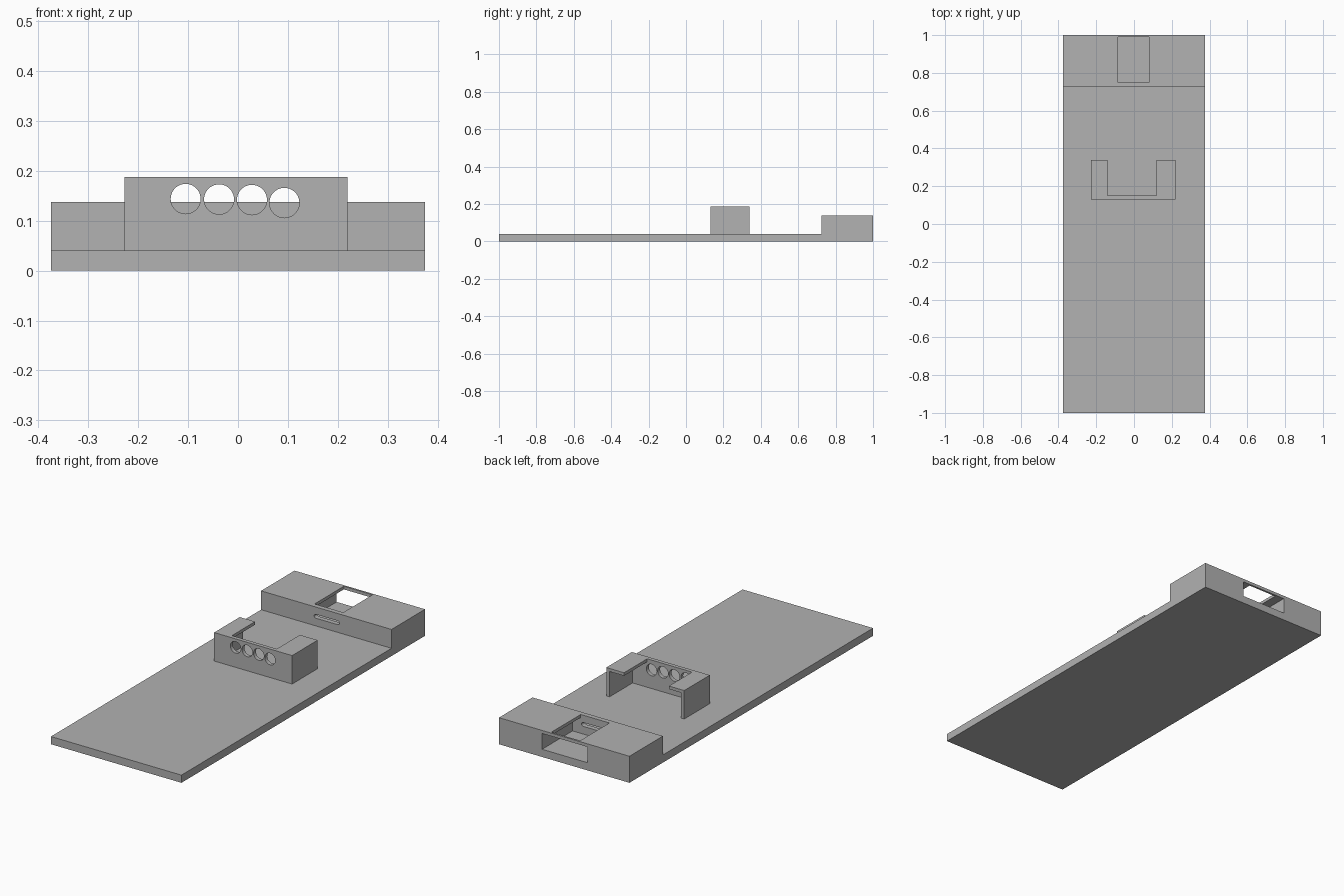
import bpy
import bmesh
from mathutils import Matrix, Vector

if "Cube" in bpy.data.objects:
    bpy.data.objects.remove(bpy.data.objects["Cube"], do_unlink=True)

grey = bpy.data.materials.new("plain grey")
grey.use_nodes = True
colour = (0.445, 0.445, 0.445, 1)
grey.diffuse_color = colour
grey.node_tree.nodes["Principled BSDF"].inputs["Base Color"].default_value = colour


def finish(name, bm):
    bmesh.ops.recalc_face_normals(bm, faces=bm.faces)
    mesh = bpy.data.meshes.new(name)
    bm.to_mesh(mesh)
    bm.free()
    mesh.materials.append(grey)
    obj = bpy.data.objects.new(name, mesh)
    bpy.context.collection.objects.link(obj)
    return obj


def box(name, low, high):
    low, high = Vector(low), Vector(high)
    bm = bmesh.new()
    bmesh.ops.create_cube(bm, size=1, matrix=Matrix.Translation((low + high) / 2)
                          @ Matrix.Diagonal((*(high - low), 1)))
    return finish(name, bm)


def rod(name, x, y, z, radius, length):
    """Cylinder lying along the y axis."""
    bm = bmesh.new()
    bmesh.ops.create_cone(bm, cap_ends=True, segments=40, radius1=radius, radius2=radius,
                          depth=length, matrix=Matrix.Translation((x, y, z))
                          @ Matrix.Rotation(1.5707963, 4, 'X'))
    return finish(name, bm)


def cut(target, cutter):
    """Subtract the cutter, then discard it."""
    cutter.hide_render = True
    mod = target.modifiers.new("cut", 'BOOLEAN')
    mod.operation = 'DIFFERENCE'
    mod.solver = 'EXACT'
    mod.object = cutter
    bpy.context.view_layer.objects.active = target
    bpy.ops.object.modifier_apply(modifier=mod.name)
    bpy.data.objects.remove(cutter, do_unlink=True)


half, floor, block_top, block_front = 0.375, 0.04, 0.138, 0.725

# Base plate with raised rear block, one extruded side profile
bm = bmesh.new()
profile = [(-1, 0), (1, 0), (1, block_top), (block_front, block_top),
           (block_front, floor), (-1, floor)]
side = bm.faces.new([bm.verts.new((-half, y, z)) for y, z in profile])
extruded = bmesh.ops.extrude_face_region(bm, geom=[side])
bmesh.ops.translate(bm, vec=(2 * half, 0, 0),
                    verts=[v for v in extruded["geom"] if isinstance(v, bmesh.types.BMVert)])
base = finish("base_plate", bm)

# Rear pocket, its top window and the narrow rounded slot in front
cut(base, box("pocket_cutter", (-0.133, 0.75, floor), (0.127, 1.1, 0.122)))
cut(base, box("window_cutter", (-0.085, 0.75, 0.1), (0.08, 0.99, 0.2)))
cut(base, box("slot_cutter", (-0.06, 0.7, 0.08), (0.065, 0.78, 0.1)))
for x in (-0.06, 0.065):
    cut(base, rod("slot_end_cutter", x, 0.74, 0.09, 0.01, 0.08))

# Bracket: thin shell, open at the back and in the middle of its top
bracket = box("sensor_bracket", (-0.228, 0.13, floor), (0.22, 0.34, 0.188))
cut(bracket, box("hollow_cutter", (-0.21, 0.15, 0), (0.202, 0.4, 0.172)))
cut(bracket, box("gap_cutter", (-0.14, 0.15, 0.1), (0.118, 0.4, 0.25)))

# Row of four round holes through the bracket front
for x, z in ((-0.105, 0.144), (-0.038, 0.143), (0.028, 0.142), (0.093, 0.136)):
    cut(bracket, rod("hole_cutter", x, 0.14, z, 0.03, 0.1))
